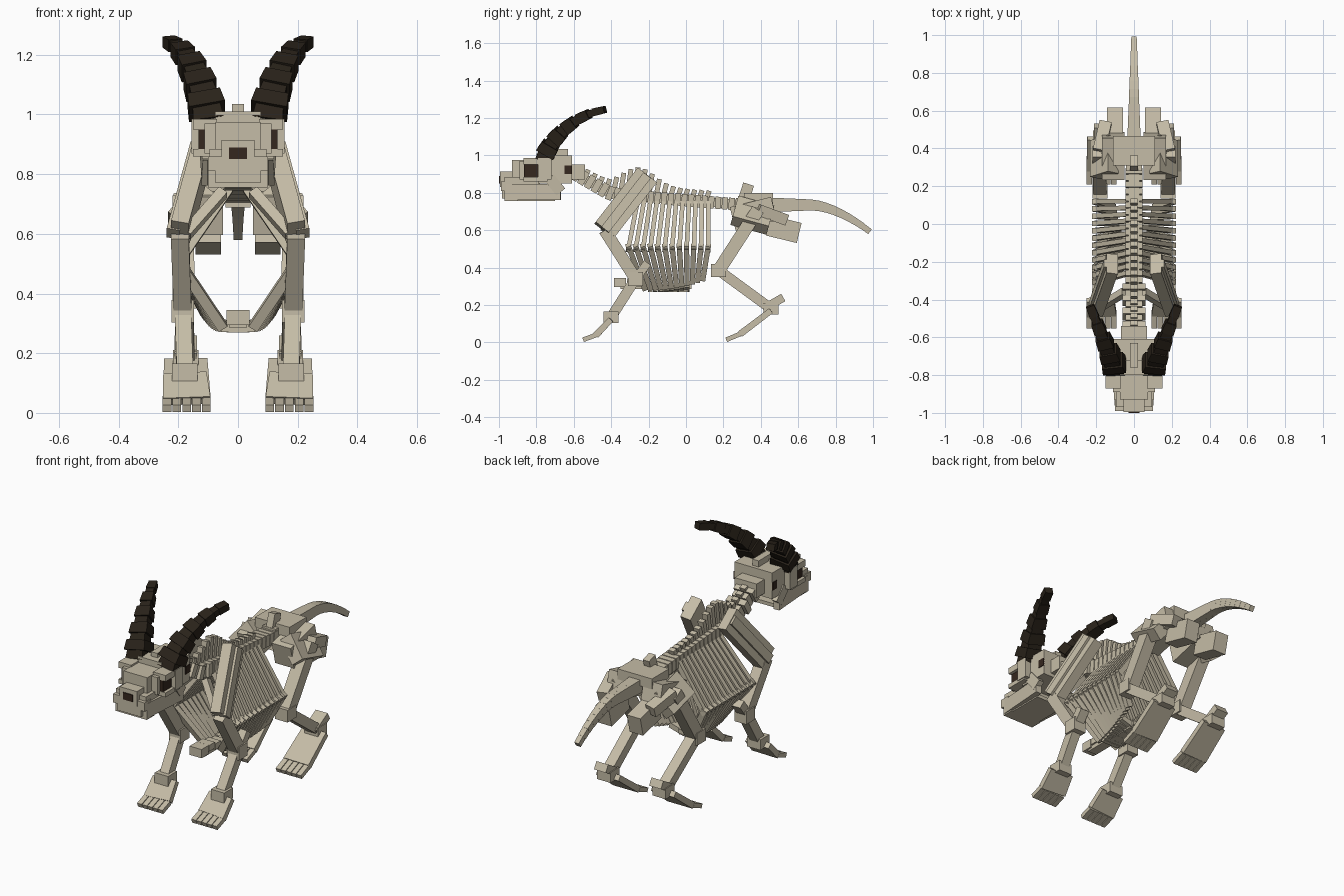
import bpy, bmesh
from math import sin, exp
from mathutils import Vector

cube = bpy.data.objects.get("Cube")
if cube:
    bpy.data.objects.remove(cube, do_unlink=True)


def material(name, red, green, blue):
    mat = bpy.data.materials.new(name)
    mat.use_nodes = True
    color = (red, green, blue, 1)
    mat.diffuse_color = color
    mat.node_tree.nodes["Principled BSDF"].inputs["Base Color"].default_value = color
    return mat


BONE = material("bone", red=.56, green=.505, blue=.385)
HORN = material("dark horn", red=.022, green=.016, blue=.01)
HOLLOW = material("hollow brown", red=.035, green=.02, blue=.013)


def add_bar(bm, start, end, wide, thick, taper=1):
    """Bar from start to end: wide across x, thick the other way, far end scaled by taper."""
    start, end = Vector(start), Vector(end)
    axis = (end - start).normalized()
    side = (Vector((1, 0, 0)) - axis * axis.x).normalized()
    up = axis.cross(side)
    for v in bmesh.ops.create_cube(bm, size=1)["verts"]:
        scale = taper if v.co.z > 0 else 1
        across = side * v.co.x * wide + up * v.co.y * thick
        v.co = start.lerp(end, v.co.z + .5) + across * scale


def finish(bm, name, mat=BONE, mirror=False):
    """Turn the mesh into an object, copied to the other side if asked."""
    bmesh.ops.recalc_face_normals(bm, faces=bm.faces)
    mesh = bpy.data.meshes.new(name)
    bm.to_mesh(mesh)
    bm.free()
    mesh.materials.append(mat)
    ob = bpy.data.objects.new(name, mesh)
    bpy.context.collection.objects.link(ob)
    if mirror:
        ob.modifiers.new("both_sides", "MIRROR")


def bar(name, start, end, wide, thick):
    bm = bmesh.new()
    add_bar(bm, start, end, wide, thick)
    finish(bm, name, mirror=True)


def block(name, x, y, z, mat=BONE):
    """Upright block; a single x is a half width about the middle, a pair is mirrored."""
    pair = isinstance(x, tuple)
    low, high = x if pair else (-x, x)
    bm = bmesh.new()
    middle, height = (low + high) / 2, sum(z) / 2
    add_bar(bm, (middle, y[0], height), (middle, y[1], height), high - low, z[1] - z[0])
    finish(bm, name, mat, mirror=pair)


# Skull
block("cranium", x=.12, y=(-.79, -.61), z=(.85, 1))
block("skull_base", x=.07, y=(-.63, -.54), z=(.87, .95))
block("skull_crest", x=.02, y=(-.76, -.63), z=(1, 1.035))
block("forehead", x=.075, y=(-.8, -.72), z=(.92, 1.01))
block("muzzle", x=.075, y=(-.93, -.78), z=(.84, .975))
block("upper_jaw", x=.095, y=(-.97, -.78), z=(.83, .885))
block("nose", x=.055, y=(-.995, -.92), z=(.83, .915))
block("upper_lip", x=.1, y=(-.99, -.93), z=(.81, .86))
block("nose_hole", x=.03, y=(-1, -.993), z=(.85, .89), mat=HOLLOW)

# Cheeks framing the eye sockets
block("cheek_post", x=(.1, .155), y=(-.79, -.72), z=(.87, .985))
block("brow", x=(.07, .15), y=(-.87, -.74), z=(.95, .985))
block("cheekbone", x=(.07, .15), y=(-.87, -.74), z=(.86, .885))
block("eye_front", x=(.07, .112), y=(-.89, -.865), z=(.87, .97))
block("eye_socket", x=(.07, .132), y=(-.867, -.79), z=(.885, .95), mat=HOLLOW)
block("ear_hole", x=(.116, .124), y=(-.65, -.61), z=(.9, .945), mat=HOLLOW)

# Lower jaw
chin, jaw_corner, jaw_hinge = (.085, -.96, .805), (.105, -.67, .805), (.11, -.73, .88)
bar("jaw_side", chin, jaw_corner, wide=.035, thick=.085)
bar("jaw_back", jaw_corner, jaw_hinge, wide=.035, thick=.06)
block("jaw_front", x=.1, y=(-.97, -.9), z=(.755, .815))
block("jaw_floor", x=.09, y=(-.92, -.7), z=(.755, .775))
block("lower_lip", x=.075, y=(-.985, -.95), z=(.77, .815))


# Horns: stacked blocks, alternately wide and narrow, sweeping back and out
def horn_point(t):
    sweep = t ** 1.4
    return Vector((.1 + .13 * sweep, -.76 + .32 * sweep, .98 + .27 * sin(t * 1.35)))


bm = bmesh.new()
count = 10
for i in range(count):
    a, b = horn_point(i / count), horn_point((i + 1) / count)
    lap = (b - a) * .15
    size = (.115 - .08 * i / count) * (1.15 if i % 2 else .9)
    add_bar(bm, a - lap, b + lap, wide=size, thick=size * .85, taper=.9)
finish(bm, "horns", HORN, mirror=True)


# Backbone: a gently falling line that rises along the neck
def spine_point(y):
    return Vector((0, y, .76 - .08 * y + .5 * max(0, -.4 - y)))


bm = bmesh.new()
count = 25
step = .9 / count
for i in range(count):
    y = i * step - .6
    neck = y < -.3
    add_bar(bm, spine_point(y), spine_point(y + step * .85),
            wide=.12 if neck and i % 2 else .09, thick=.075 if neck else .065)
finish(bm, "vertebrae")

bm = bmesh.new()
nape, withers, rump = spine_point(-.6), spine_point(-.4), spine_point(.3)
add_bar(bm, nape, withers, wide=.07, thick=.05)
add_bar(bm, withers, rump, wide=.06, thick=.05)
finish(bm, "spinal_cord")

# Spurs on the spine, tallest over the shoulders
bm = bmesh.new()
for i in range(19):
    y = i * .038 - .56
    height = .06 + .095 * exp(-((y + .25) / .12) ** 2)
    base = spine_point(y - .02)
    add_bar(bm, base, spine_point(y) + Vector((0, 0, height)), wide=.035, thick=.026)
add_bar(bm, rump, rump + Vector((0, .035, .11)), wide=.04, thick=.06)
finish(bm, "spine_spurs")


# Tail: level at first, then drooping
def tail_point(t):
    droop = max(0, (t - .55) / .45) ** 1.7
    return Vector((0, .28 + .7 * t, .735 - .14 * droop))


bm = bmesh.new()
count = 18
for i in range(count):
    t = i / count
    size = .085 - .058 * t
    add_bar(bm, tail_point(t), tail_point(t + 1.1 / count), wide=size, thick=size * 1.1, taper=.95)
finish(bm, "tail")

# Rib cage: each rib bends outward, then returns towards the breastbone
bm = bmesh.new()
count = 12
for i in range(count):
    t = i / (count - 1)
    top = Vector((.03, -.26 + .38 * t, .75))
    bend = Vector((.208, -.31 + .43 * t, .49))
    low = Vector((.05 + .06 * t, -.22 + .31 * t, .285 + .05 * t * t))
    add_bar(bm, top, bend, wide=.03, thick=.024)
    add_bar(bm, bend + Vector((0, 0, .03)), low, wide=.035, thick=.028)
    if t < .75:
        add_bar(bm, low, (0, low.y, .285), wide=.03, thick=.025)
finish(bm, "ribs", mirror=True)

# Breastbone: a row of plates stepping up towards the chest
for i in range(1, 7):
    y, base = i * .055 - .37, .27 + .05 * max(0, 1 - i / 4)
    block(f"breastbone_{i}", x=.038, y=(y, y + .05), z=(base, base + .035))
block("breastbone_core", x=.028, y=(-.35, .03), z=(.285, .31))
block("breastbone_tip", x=.038, y=(-.385, -.32), z=(.295, .345))

# Shoulders and front legs
shoulder, blade_top = Vector((.195, -.435, .6)), Vector((.115, -.21, .89))
elbow, wrist = Vector((.185, -.27, .34)), Vector((.178, -.4, .135))
along_y = Vector((0, .04, 0))
ridge = Vector((.022, 0, 0))
bar("shoulder_blade", shoulder, blade_top, wide=.06, thick=.13)
bar("blade_ridge", shoulder + ridge, blade_top + ridge, wide=.045, thick=.05)
bar("collarbone", shoulder - ridge, (.05, -.36, .74), wide=.035, thick=.04)
bar("upper_arm", shoulder, elbow, wide=.06, thick=.065)
bar("elbow_joint", elbow - along_y, elbow + along_y, wide=.075, thick=.075)
bar("elbow_spur", elbow, elbow + Vector((0, .065, .085)), wide=.055, thick=.045)
bar("forearm", elbow, wrist, wide=.055, thick=.055)
bar("wrist_joint", wrist - along_y, wrist + along_y, wide=.085, thick=.06)

# Hips, with wings leaning outward, and back legs
hip, knee = Vector((.185, .385, .71)), Vector((.18, .175, .385))
hock, heel = Vector((.175, .455, .18)), Vector((.175, .52, .24))
bar("pelvis", (.11, .25, .66), (.11, .47, .715), wide=.12, thick=.13)
bar("hip_wing", (.11, .37, .735), (.205, .34, .625), wide=.075, thick=.2)
bar("rear_pelvis", (.1, .44, .625), (.1, .605, .585), wide=.085, thick=.11)
bar("hip_link", hip, hip + Vector((-.035, .15, -.055)), wide=.065, thick=.06)
block("hip_plate", x=.11, y=(.31, .465), z=(.74, .8))
bar("thigh", hip, knee, wide=.07, thick=.07)
bar("knee_joint", knee - along_y, knee + along_y, wide=.08, thick=.07)
bar("shin", knee, hock, wide=.06, thick=.055)
bar("hock_joint", hock - along_y, hock + along_y, wide=.085, thick=.06)
bar("heel", hock - along_y, heel, wide=.075, thick=.045)


# Broad feet with five toes each
def feet(name, ankle, ball, reach):
    bm = bmesh.new()
    top = ankle - Vector((0, 0, .01))
    add_bar(bm, top, ball, wide=.145, thick=.032, taper=1.1)
    for i in range(-2, 3):
        root = ball + Vector((i * .033, 0, 0))
        tip = Vector((root.x, root.y - reach, .014))
        add_bar(bm, root, tip, wide=.029, thick=.025)
    finish(bm, name, mirror=True)


feet("front_feet", wrist, Vector((.172, -.48, .04)), reach=.07)
feet("back_feet", hock, Vector((.172, .29, .045)), reach=.075)
